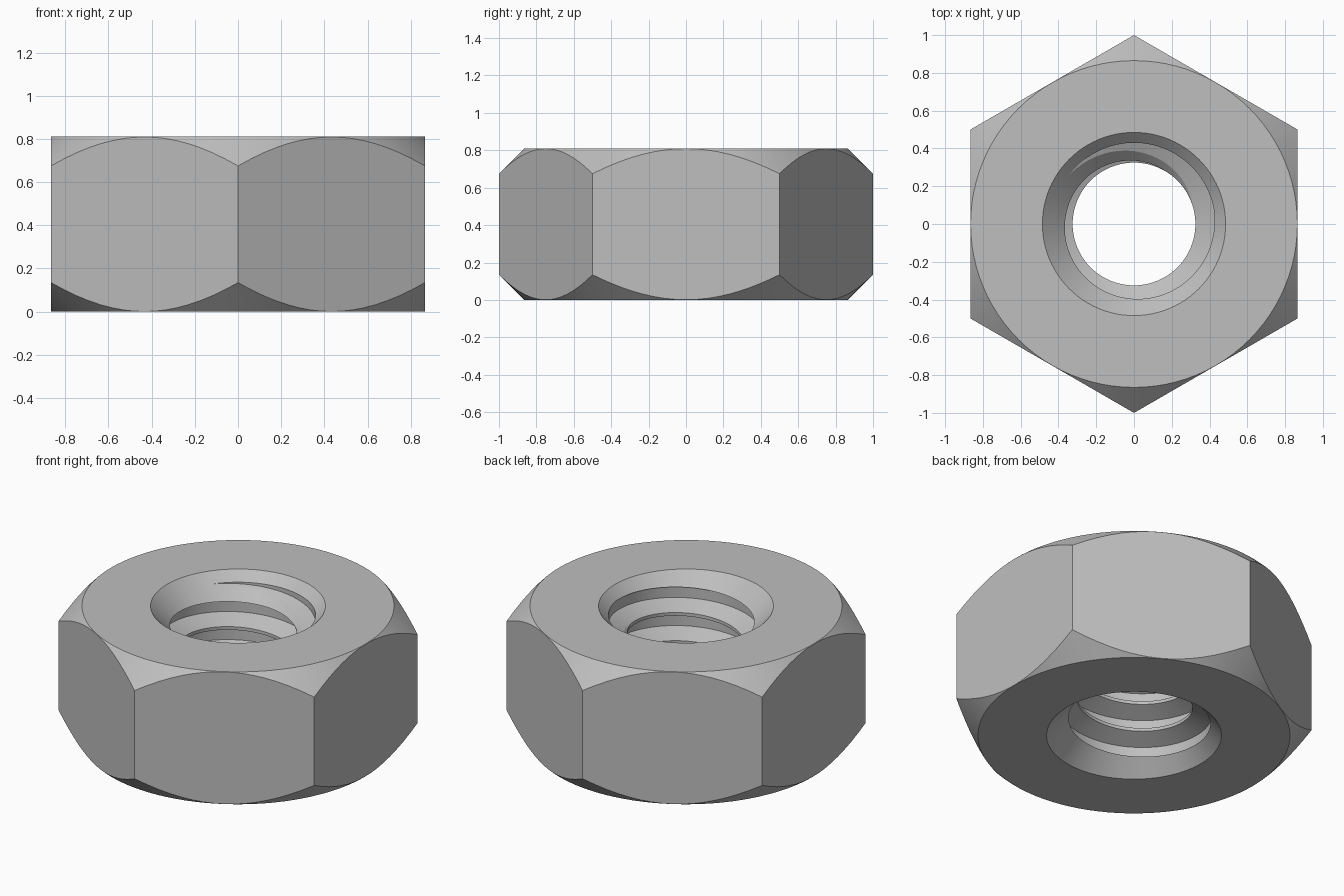
import bpy, bmesh, math

cube = bpy.data.objects.get("Cube")
if cube:
    bpy.data.objects.remove(cube, do_unlink=True)

HEIGHT = 0.81
FLAT_R = 0.865          # radius of the flat end faces
BORE_R = 0.325          # thread crest radius
ROOT_R = 0.43           # thread root radius
SINK_R = 0.485          # countersink rim radius
PITCH = 0.172
SLOPE = 0.42            # rise of a thread flank per unit of radius
SEGMENTS = 96

steel = bpy.data.materials.new("steel grey")
steel.use_nodes = True
colour = (0.52, 0.52, 0.52, 1)
steel.diffuse_color = colour
steel.node_tree.nodes["Principled BSDF"].inputs["Base Color"].default_value = colour


def make_object(name, bm):
    bmesh.ops.recalc_face_normals(bm, faces=bm.faces[:])
    mesh = bpy.data.meshes.new(name)
    bm.to_mesh(mesh)
    bm.free()
    mesh.materials.append(steel)
    obj = bpy.data.objects.new(name, mesh)
    bpy.context.collection.objects.link(obj)
    return obj


def loft(name, rings):
    """Closed solid through a list of equally long rings of points."""
    bm = bmesh.new()
    loops = [[bm.verts.new(p) for p in ring] for ring in rings]
    n = len(loops[0])
    for a, b in zip(loops, loops[1:]):
        for i in range(n):
            j = (i + 1) % n
            bm.faces.new((a[i], a[j], b[j], b[i]))
    bm.faces.new(loops[0])
    bm.faces.new(loops[-1])
    return make_object(name, bm)


def circle(r, z, sides=SEGMENTS):
    # corners start on the y axis
    angles = [math.pi / 2 + math.tau * i / sides for i in range(sides)]
    return [(r * math.cos(a), r * math.sin(a), z) for a in angles]


def cut(target, tool, operation):
    mod = target.modifiers.new(tool.name, 'BOOLEAN')
    mod.object = tool
    mod.operation = operation
    mod.solver = 'EXACT'
    bpy.ops.object.select_all(action='DESELECT')
    bpy.context.view_layer.objects.active = target
    target.select_set(True)
    bpy.ops.object.modifier_apply(modifier=mod.name)
    bpy.data.objects.remove(tool, do_unlink=True)


# Hexagonal body
nut = loft("hex_nut", [circle(1, 0, 6), circle(1, HEIGHT, 6)])

# 45 degree conical chamfer on both ends
over = 0.03
chamfer = loft("chamfer_envelope", [
    circle(FLAT_R - over, -over),
    circle(FLAT_R + HEIGHT / 2, HEIGHT / 2),
    circle(FLAT_R - over, HEIGHT + over)])
cut(nut, chamfer, 'INTERSECT')

# Countersunk bore
sink = SINK_R - BORE_R
bore = loft("bore_cutter", [
    circle(SINK_R + over, -over),
    circle(BORE_R, sink),
    circle(BORE_R, HEIGHT - sink),
    circle(SINK_R + over, HEIGHT + over)])
cut(nut, bore, 'DIFFERENCE')

# Right-handed thread groove: trapezoid swept along a helix
inner_r = BORE_R - 0.01
root_half = 0.032
inner_half = root_half + SLOPE * (ROOT_R - inner_r)
profile = [(inner_r, -inner_half), (ROOT_R, -root_half),
           (ROOT_R, root_half), (inner_r, inner_half)]
start_angle = math.radians(-55)
start_z = HEIGHT - 0.118      # groove centre height at the start angle
rings = []
for step in range(-6 * SEGMENTS, 2 * SEGMENTS + 1):
    a = start_angle + math.tau * step / SEGMENTS
    z = start_z + PITCH * step / SEGMENTS
    rings.append([(r * math.cos(a), r * math.sin(a), z + dz) for r, dz in profile])
cut(nut, loft("thread_cutter", rings), 'DIFFERENCE')

# Smooth curved faces, crisp edges
bpy.ops.object.select_all(action='DESELECT')
bpy.context.view_layer.objects.active = nut
nut.select_set(True)
bpy.ops.object.shade_smooth_by_angle(angle=math.radians(15))
